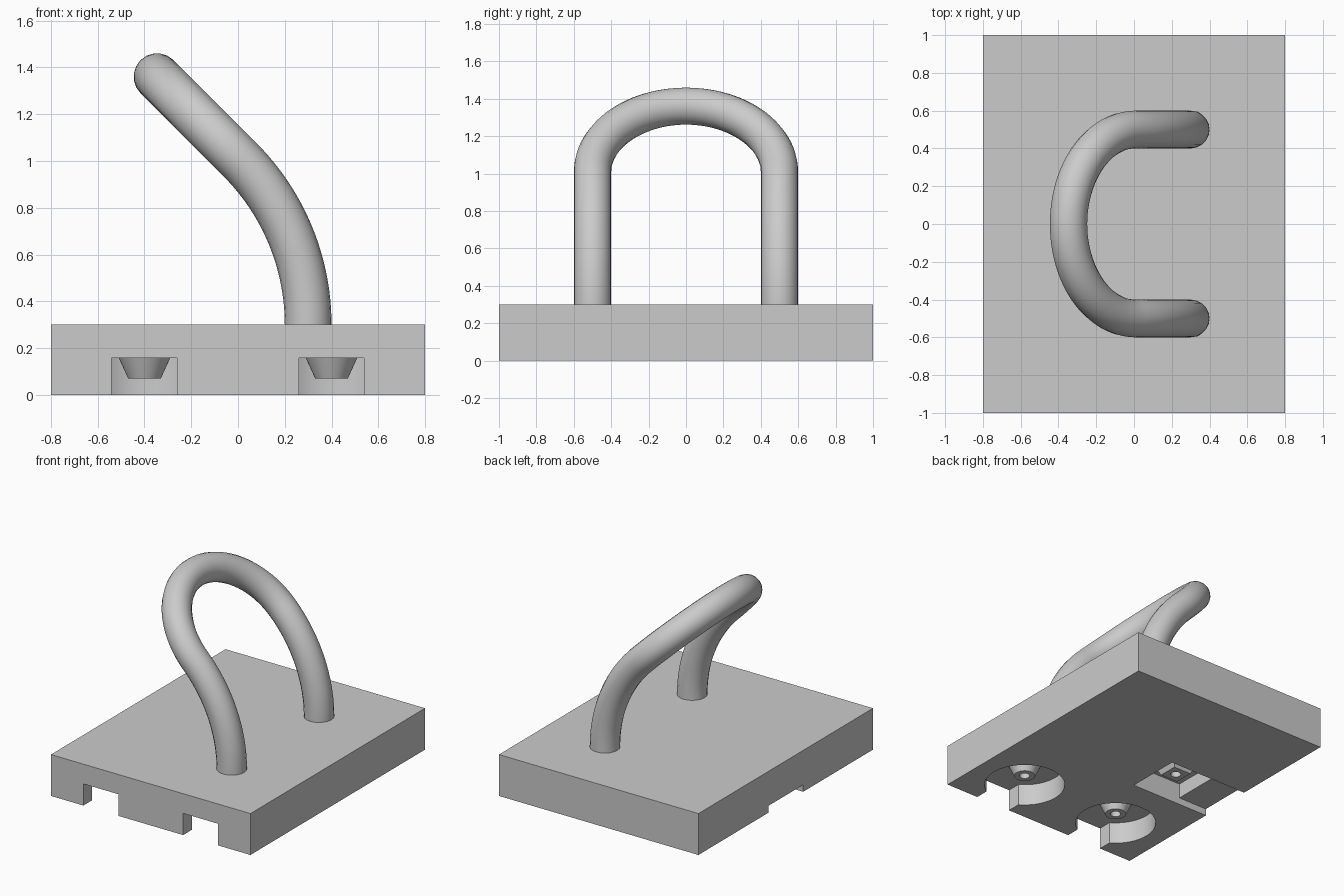
import bpy
from math import pi, sin, cos, radians, sqrt

cube = bpy.data.objects.get("Cube")
if cube:
    bpy.data.objects.remove(cube, do_unlink=True)

grey = bpy.data.materials.new("plain grey")
grey.use_nodes = True
grey.diffuse_color = (0.6, 0.6, 0.6, 1)
grey.node_tree.nodes["Principled BSDF"].inputs["Base Color"].default_value = (0.6, 0.6, 0.6, 1)

CEILING = 0.157   # height of the pocket roofs
TIP = 0.07        # height of the boss tips


def box(name, x0, x1, y0, y1, z0, z1):
    bpy.ops.mesh.primitive_cube_add(size=1, location=((x0 + x1) / 2, (y0 + y1) / 2, (z0 + z1) / 2))
    ob = bpy.context.object
    ob.name = name
    ob.scale = (x1 - x0, y1 - y0, z1 - z0)
    bpy.ops.object.transform_apply(location=False, rotation=False, scale=True)
    return ob


def cone(name, x, y, z0, z1, r0, r1, sides=48):
    turn = pi / 4 if sides == 4 else 0
    bpy.ops.mesh.primitive_cone_add(vertices=sides, radius1=r0, radius2=r1, depth=z1 - z0,
                                    location=(x, y, (z0 + z1) / 2), rotation=(0, 0, turn))
    ob = bpy.context.object
    ob.name = name
    return ob


def combine(target, tool, operation):
    mod = target.modifiers.new(tool.name, 'BOOLEAN')
    mod.operation = operation
    mod.solver = 'EXACT'
    mod.object = tool
    bpy.context.view_layer.objects.active = target
    bpy.ops.object.modifier_apply(modifier=mod.name)
    bpy.data.objects.remove(tool, do_unlink=True)


def add_boss(target, x, y, sides):
    # tapered boss hanging from the pocket roof, with a blind screw hole
    k = sqrt(2) if sides == 4 else 1
    combine(target, cone("boss", x, y, TIP, CEILING + 0.02, 0.07 * k, 0.119 * k, sides), 'UNION')
    combine(target, cone("screw_hole", x, y, TIP - 0.05, CEILING + 0.04, 0.035, 0.035, 24), 'DIFFERENCE')


# base plate
base = box("base_plate", -0.8, 0.8, -1, 1, 0, 0.3)

# round pockets open to the front edge
for x in (-0.4, 0.4):
    y = -0.67
    combine(base, cone("round_pocket", x, y, -0.1, CEILING, 0.27, 0.27, 64), 'DIFFERENCE')
    combine(base, box("front_slot", x - 0.14, x + 0.14, -1.1, y, -0.1, CEILING), 'DIFFERENCE')
    add_boss(base, x, y, 48)

# square pocket with a shallow channel to the side edge
px = -0.367
combine(base, box("square_pocket", px - 0.2, px + 0.2, -0.2, 0.2, -0.1, CEILING), 'DIFFERENCE')
combine(base, box("side_channel", -0.9, px, -0.2, 0.2, -0.1, 0.05), 'DIFFERENCE')
add_boss(base, px, 0, 4)

# handle path: curved legs rising to a tilted half circle
leg = [(0.3, 0.28)]
for i in range(25):
    a = radians(45 * i / 24)
    leg.append((-0.7 + cos(a), 0.3 + sin(a)))
x_end, z_end = leg[-1]
path = [(x, -0.5, z) for x, z in leg]
for i in range(1, 48):
    a = pi * i / 48
    rise = 0.5 * sin(a) / sqrt(2)
    path.append((x_end - rise, -0.5 * cos(a), z_end + rise))
path += [(x, 0.5, z) for x, z in reversed(leg)]

curve = bpy.data.curves.new("handle", 'CURVE')
curve.dimensions = '3D'
curve.bevel_depth = 0.1
curve.bevel_resolution = 8
curve.use_fill_caps = True
spline = curve.splines.new('POLY')
spline.points.add(len(path) - 1)
for point, co in zip(spline.points, path):
    point.co = (*co, 1)
handle = bpy.data.objects.new("handle", curve)
bpy.context.collection.objects.link(handle)
bpy.ops.object.select_all(action='DESELECT')
handle.select_set(True)
bpy.context.view_layer.objects.active = handle
bpy.ops.object.convert(target='MESH')
handle = bpy.context.object

# colour and shading
for ob in (base, handle):
    ob.data.materials.clear()
    ob.data.materials.append(grey)
    bpy.ops.object.select_all(action='DESELECT')
    ob.select_set(True)
    bpy.context.view_layer.objects.active = ob
    bpy.ops.object.shade_smooth_by_angle(angle=radians(30))
